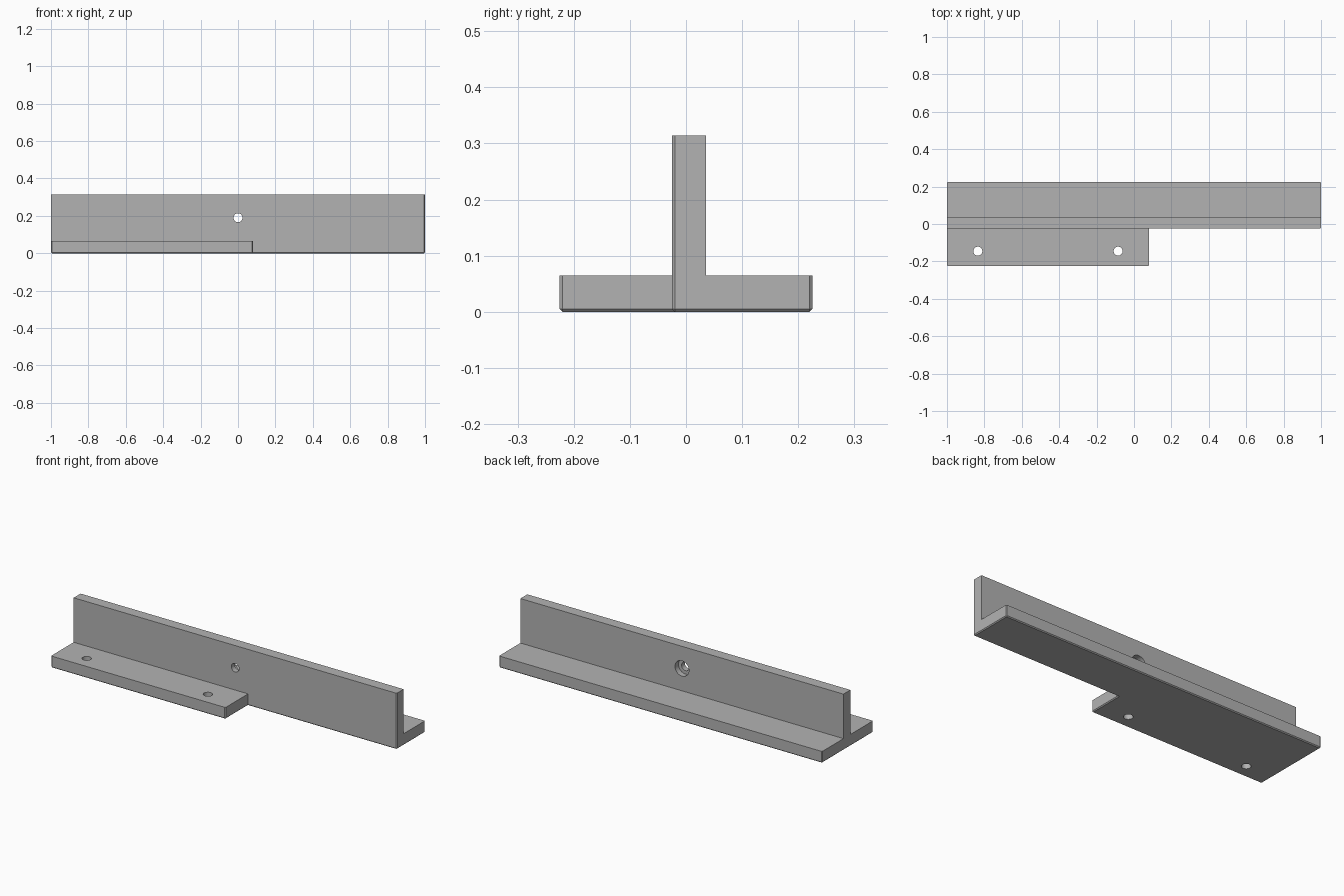
import bpy, bmesh, math
from mathutils import Vector

cube = bpy.data.objects.get("Cube")
if cube:
    bpy.data.objects.remove(cube, do_unlink=True)

grey = bpy.data.materials.new("mid grey")
grey.use_nodes = True
grey.diffuse_color = (0.45, 0.45, 0.45, 1)
grey.node_tree.nodes["Principled BSDF"].inputs["Base Color"].default_value = grey.diffuse_color

CHAMFER = 0.005
BACK, WALL_FRONT, WALL_BACK, FOOT_FRONT = 0.225, -0.025, 0.036, -0.225
FOOT_END, BASE_TOP, WALL_TOP = 0.08, 0.065, 0.314


def finish(name, bm):
    bmesh.ops.recalc_face_normals(bm, faces=bm.faces[:])
    mesh = bpy.data.meshes.new(name)
    bm.to_mesh(mesh)
    bm.free()
    mesh.materials.append(grey)
    obj = bpy.data.objects.new(name, mesh)
    bpy.context.collection.objects.link(obj)
    return obj


def prism(name, outline, bottom, top, chamfer_rule):
    """Extrude a plan outline upward and chamfer the edges chosen by a rule."""
    bm = bmesh.new()
    face = bm.faces.new([bm.verts.new((x, y, bottom)) for x, y in outline])
    new = bmesh.ops.extrude_face_region(bm, geom=[face])["geom"]
    for v in new:
        if isinstance(v, bmesh.types.BMVert):
            v.co.z = top
    edges = [e for e in bm.edges if chamfer_rule(*(v.co for v in e.verts))]
    bmesh.ops.bevel(bm, geom=edges, offset=CHAMFER, segments=1, affect='EDGES')
    return finish(name, bm)


def boolean(target, tool, operation):
    mod = target.modifiers.new(tool.name, 'BOOLEAN')
    mod.operation, mod.object, mod.solver = operation, tool, 'EXACT'
    tool.hide_render = True
    tool.hide_set(True)


def drill(name, target, centre, radius, length, along_y=False):
    bm = bmesh.new()
    bmesh.ops.create_cone(bm, cap_ends=True, segments=40, radius1=radius,
                          radius2=radius, depth=length)
    cutter = finish(name, bm)
    cutter.location = centre
    if along_y:
        cutter.rotation_euler.x = math.pi / 2
    boolean(target, cutter, 'DIFFERENCE')


# Base plate with a shorter foot at the front
inner = Vector((FOOT_END, WALL_FRONT))


def base_rule(a, b):
    on_floor = a.z < 0.001 and b.z < 0.001
    upright = abs(a.z - b.z) > 0.01 and (a.xy - inner).length > 0.001
    return on_floor or upright


bracket = prism("bracket_body",
                [(-1, FOOT_FRONT), (FOOT_END, FOOT_FRONT), (FOOT_END, WALL_FRONT),
                 (1, WALL_FRONT), (1, BACK), (-1, BACK)],
                0, BASE_TOP, base_rule)

# Upright wall, chamfered on its exposed front corner
wall = prism("upright_wall",
             [(-1, WALL_FRONT), (1, WALL_FRONT), (1, WALL_BACK), (-1, WALL_BACK)],
             BASE_TOP / 2, WALL_TOP,
             lambda a, b: abs(a.z - b.z) > 0.01 and a.x > 0 and a.y < 0)
boolean(bracket, wall, 'UNION')

# Screw holes in the foot
for i, x in enumerate((-0.835, -0.085)):
    drill(f"foot_hole_{i + 1}", bracket, (x, -0.145, 0.03), 0.024, 0.3)

# Wall hole with a wider counterbore at the back
drill("wall_hole", bracket, (0, 0, 0.19), 0.024, 0.3, True)
drill("wall_counterbore", bracket, (0, 0.055, 0.19), 0.043, 0.1, True)

# Apply the cuts, then remove the helpers
bpy.context.view_layer.update()
result = bpy.data.meshes.new_from_object(
    bracket.evaluated_get(bpy.context.evaluated_depsgraph_get()))
helpers = [m.object for m in bracket.modifiers]
bracket.modifiers.clear()
bracket.data = result
for helper in helpers:
    bpy.data.objects.remove(helper, do_unlink=True)

bpy.context.view_layer.objects.active = bracket
bracket.select_set(True)
bpy.ops.object.shade_smooth_by_angle(angle=math.radians(30))
